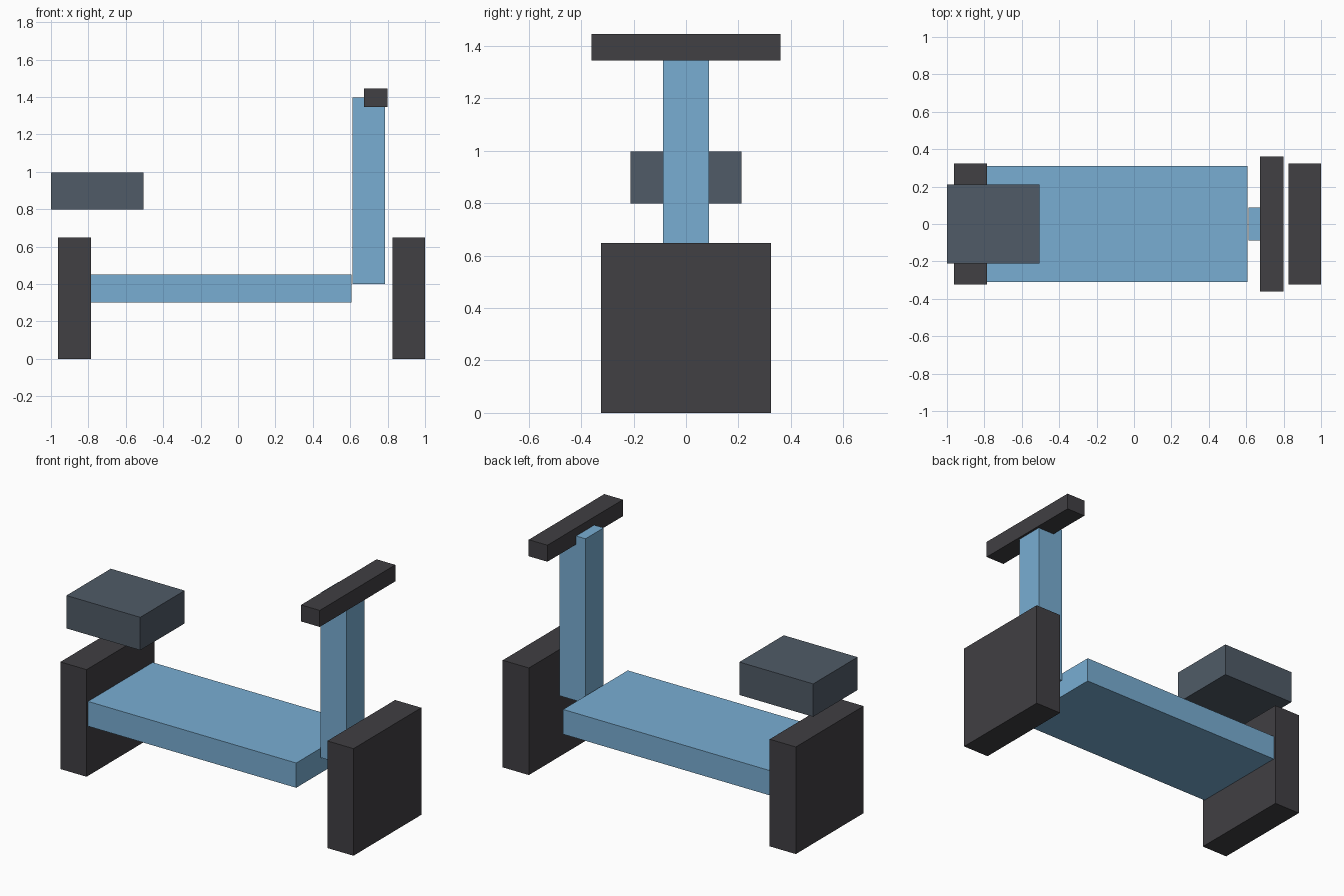
import bpy

if "Cube" in bpy.data.objects:
    bpy.data.objects.remove(bpy.data.objects["Cube"])


def paint(name, rgb):
    mat = bpy.data.materials.new(name)
    mat.diffuse_color = (*rgb, 1.0)
    mat.use_nodes = True
    mat.node_tree.nodes["Principled BSDF"].inputs["Base Color"].default_value = mat.diffuse_color
    return mat


def box(name, x, y_half, z, mat):
    """Box from x range, half depth about y = 0, and z range."""
    bpy.ops.mesh.primitive_cube_add(
        size=1, location=((x[0] + x[1]) / 2, 0, (z[0] + z[1]) / 2))
    ob = bpy.context.object
    ob.name = name
    ob.scale = (x[1] - x[0], 2 * y_half, z[1] - z[0])
    bpy.ops.object.transform_apply(location=False, rotation=False, scale=True)
    ob.data.materials.append(mat)
    return ob


blue = paint("blue_frame", (0.19, 0.42, 0.65))
black = paint("black_rubber", (0.052, 0.05, 0.056))
slate = paint("slate_seat", (0.08, 0.105, 0.135))

# Block wheels
for name, left in (("rear_wheel", -0.962), ("front_wheel", 0.825)):
    box(name, (left, left + 0.175), 0.324, (0, 0.648), black)

# Floorboard, steering column, handlebar and seat
box("floorboard", (-0.80, 0.606), 0.309, (0.30, 0.45), blue)
box("steering_column", (0.612, 0.786), 0.087, (0.40, 1.396), blue)
box("handlebar", (0.675, 0.80), 0.361, (1.345, 1.445), black)
box("seat", (-1.0, -0.506), 0.212, (0.798, 0.997), slate)
